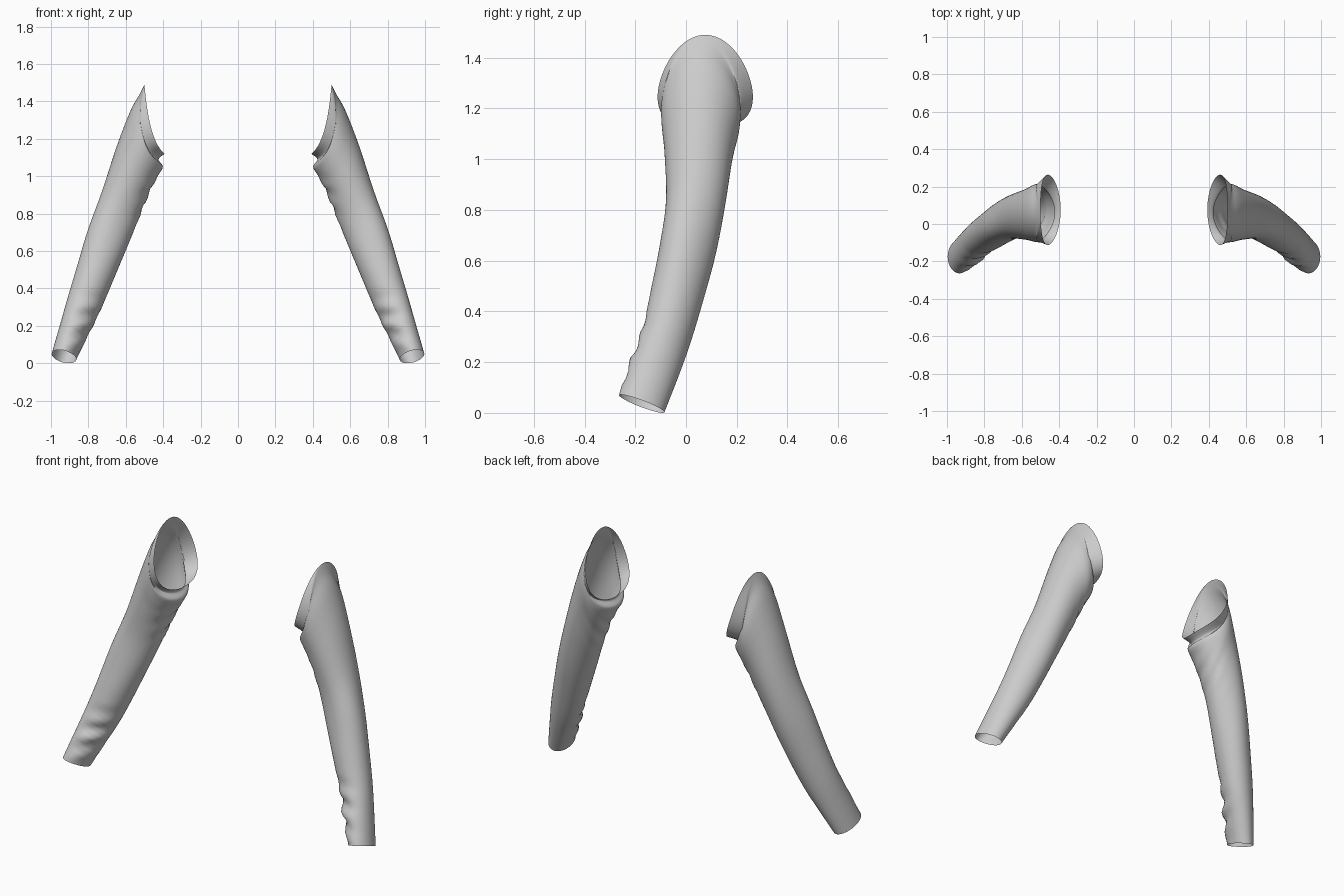
import bpy, bmesh, math
from mathutils import Vector

if "Cube" in bpy.data.objects:
    bpy.data.objects.remove(bpy.data.objects["Cube"])

SEG, SUB = 56, 6

# Cross-sections from armhole to cuff:
# outer x, outer z, inner x, inner z, front y, back y, front-back tilt, mid drop, mid x shift
RINGS = [
    (.500, 1.490, .392, 1.120, -.112, .264, .00, .060, .015),
    (.503, 1.483, .425, 1.090, -.092, .215, .00, .060, .050),
    (.525, 1.440, .402, 1.050, -.098, .215, .00, .050, .040),
    (.575, 1.350, .435, .990, -.095, .212, .00, .030, .020),
    (.650, 1.160, .487, .890, -.084, .187, .00, .000, .000),
    (.730, .920, .545, .745, -.080, .155, .00, .000, .000),
    (.803, .710, .612, .575, -.107, .115, .01, .000, .000),
    (.862, .510, .680, .410, -.140, .065, .02, .000, .000),
    (.910, .350, .742, .270, -.168, .018, .03, .000, .000),
    (.950, .210, .800, .155, -.212, -.028, .033, .000, .000),
    (.996, .050, .865, .022, -.264, -.085, .033, .000, .000),
]


def spline(a, b, c, d, t):
    # Catmull-Rom blend of four sections
    return [.5 * (2*q + (r-p)*t + (2*p-5*q+4*r-s)*t*t + (3*q-p-3*r+s)*t**3)
            for p, q, r, s in zip(a, b, c, d)]


def sections():
    n = len(RINGS)
    out = []
    for i in range(n - 1):
        a, d = RINGS[max(i-1, 0)], RINGS[min(i+2, n-1)]
        out += [spline(a, RINGS[i], RINGS[i+1], d, k / SUB) for k in range(SUB)]
    return out + [list(RINGS[-1])]


def gauss(v, mid, width):
    return math.exp(-((v - mid) / width) ** 2)


def wrinkle(z, ang):
    # cloth folds: cuff front, underarm, and long soft folds
    front = gauss((ang - math.radians(235) + math.pi) % (2*math.pi) - math.pi, 0, .8)
    under = gauss(ang, math.pi, .7)
    w = .16 * front * gauss(z, .20, .13) * math.sin(z * 58 + ang * 2.2)
    w += .05 * under * gauss(z, 1.0, .13) * math.sin(z * 48 + ang * 5)
    w += .03 * gauss(z, .75, .3) * math.sin(ang * 3 + z * 5)
    return w


def sleeve(name, side):
    bm = bmesh.new()
    rows = []
    for ox, oz, ix, iz, yf, yb, tilt, drop, shift in sections():
        centre = Vector(((ox+ix)/2, (yf+yb)/2, (oz+iz)/2))
        across = Vector(((ox-ix)/2, 0, (oz-iz)/2))
        depth = Vector((0, (yb-yf)/2, -tilt))
        row = []
        for k in range(SEG):
            ang = 2 * math.pi * k / SEG
            c, s = math.cos(ang), math.sin(ang)
            w = 1 + wrinkle(centre.z, ang)
            p = centre + (across * c + depth * s) * w
            p += Vector((shift, 0, -drop)) * s * s
            row.append(bm.verts.new((p.x * side, p.y, p.z)))
        rows.append(row)
    for a, b in zip(rows, rows[1:]):
        for k in range(SEG):
            j = (k + 1) % SEG
            f = [a[k], b[k], b[j], a[j]]
            bm.faces.new(f if side > 0 else f[::-1])
    mesh = bpy.data.meshes.new(name)
    bm.to_mesh(mesh)
    bm.free()
    for poly in mesh.polygons:
        poly.use_smooth = True
    obj = bpy.data.objects.new(name, mesh)
    bpy.context.collection.objects.link(obj)


# The two open sleeves, mirrored
sleeve("right_sleeve", 1)
sleeve("left_sleeve", -1)
